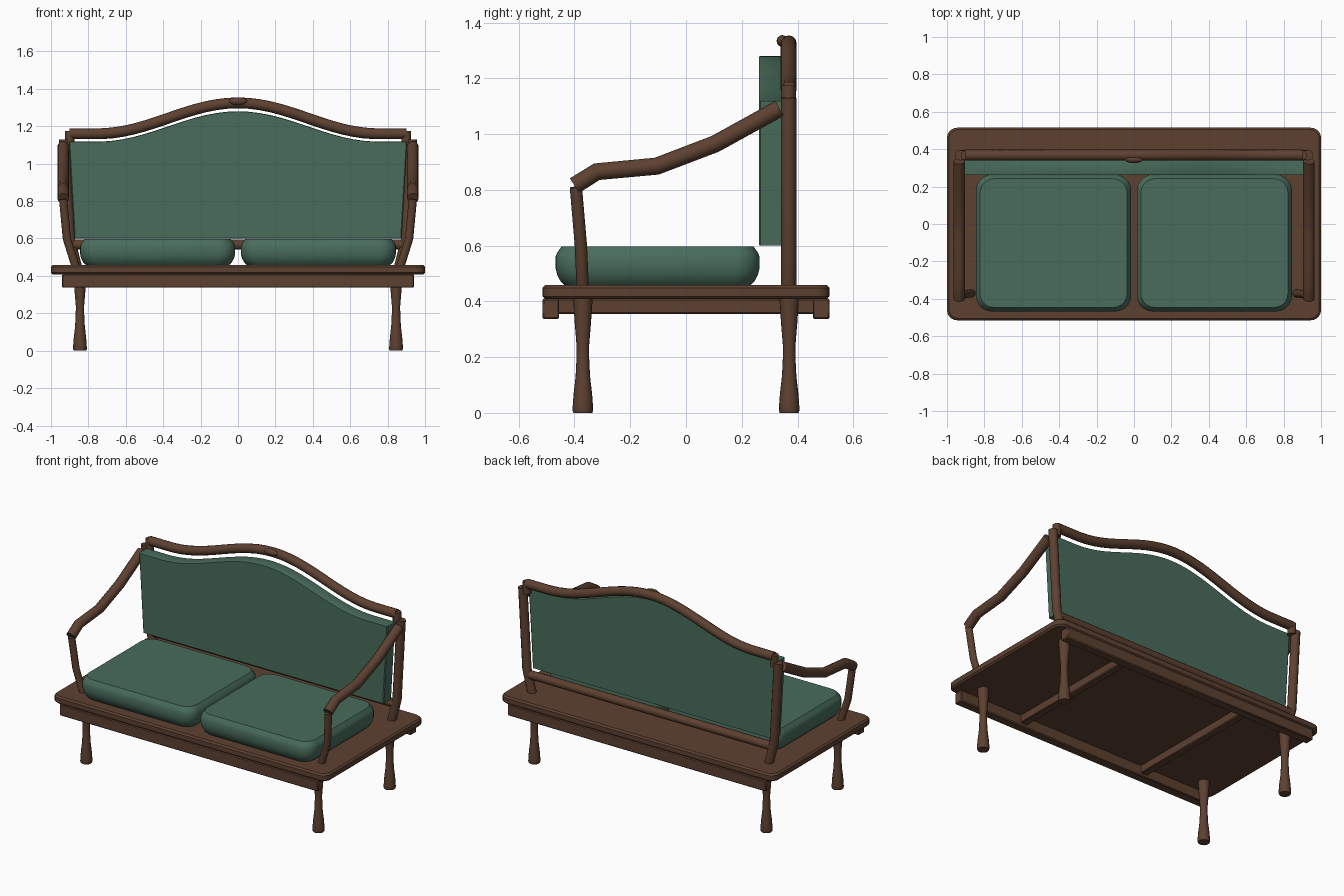
import bpy, bmesh, math
from mathutils import Vector

if "Cube" in bpy.data.objects:
    bpy.data.objects.remove(bpy.data.objects["Cube"])


def material(name, color):
    m = bpy.data.materials.new(name)
    m.diffuse_color = (*color, 1)
    m.use_nodes = True
    m.node_tree.nodes["Principled BSDF"].inputs["Base Color"].default_value = m.diffuse_color
    return m


WOOD = material("wood", (0.11, 0.052, 0.03))
FABRIC = material("fabric", (0.065, 0.15, 0.105))


def finish(obj, mat, angle=35):
    obj.data.materials.append(mat)
    bpy.ops.object.select_all(action='DESELECT')
    obj.select_set(True)
    bpy.context.view_layer.objects.active = obj
    bpy.ops.object.shade_smooth_by_angle(angle=math.radians(angle))
    return obj


def loft(name, rings, mat):
    """Skin a stack of equal-length point rings and cap both ends."""
    bm = bmesh.new()
    vs = [[bm.verts.new(p) for p in r] for r in rings]
    n = len(vs[0])
    for a, b in zip(vs, vs[1:]):
        for i in range(n):
            j = (i + 1) % n
            bm.faces.new((a[i], a[j], b[j], b[i]))
    bm.faces.new(vs[0][::-1])
    bm.faces.new(vs[-1])
    bmesh.ops.recalc_face_normals(bm, faces=bm.faces)
    me = bpy.data.meshes.new(name)
    bm.to_mesh(me)
    bm.free()
    obj = bpy.data.objects.new(name, me)
    bpy.context.collection.objects.link(obj)
    return finish(obj, mat)


def rounded_rect(cx, cy, hx, hy, r, z, seg=5):
    pts = []
    for k, (sx, sy) in enumerate(((1, 1), (-1, 1), (-1, -1), (1, -1))):
        for i in range(seg + 1):
            a = math.pi / 2 * (k + i / seg)
            pts.append((cx + sx * (hx - r) + r * math.cos(a),
                        cy + sy * (hy - r) + r * math.sin(a), z))
    return pts


def slab(name, cx, cy, hx, hy, r, profile, mat):
    """Rounded slab; profile lists (inset, z)."""
    return loft(name, [rounded_rect(cx, cy, hx - d, hy - d, r - d * .5, z)
                       for d, z in profile], mat)


def tube(name, path, radius, side=Vector((1, 0, 0)), sides=12):
    """Round bar with mitred joints; side is any vector never parallel to the path."""
    pts = [Vector(p) for p in path]
    rings = []
    for i, p in enumerate(pts):
        d0 = (p - pts[max(i - 1, 0)]).normalized()
        d1 = (pts[min(i + 1, len(pts) - 1)] - p).normalized()
        t = (d0 + d1).normalized()
        u = (side - t * side.dot(t)).normalized()
        v = t.cross(u)
        rings.append([p + radius * (u * math.cos(a) + v * math.sin(a))
                      for a in (2 * math.pi * k / sides for k in range(sides))])
    return loft(name, rings, WOOD)


def box(name, x0, x1, y0, y1, z0, z1):
    bpy.ops.mesh.primitive_cube_add(size=1, location=((x0 + x1) / 2, (y0 + y1) / 2, (z0 + z1) / 2))
    o = bpy.context.object
    o.name = name
    o.scale = (x1 - x0, y1 - y0, z1 - z0)
    bpy.ops.object.transform_apply(location=False, rotation=False, scale=True)
    bev = o.modifiers.new("edge", 'BEVEL')
    bev.width = 0.005
    return finish(o, WOOD)


def bell(x):
    """Camel-back hump of the back, 0 at the shoulders and 1 in the middle."""
    return (1 + math.cos(math.pi * min(abs(x) / 0.75, 1))) / 2


# Seat board and the rails under it
slab("seat_board", 0, 0, 1.0, 0.515, 0.055,
     [(.01, .408), (0, .418), (0, .448), (.01, .458)], WOOD)
box("front_rail", -.94, .94, -.515, -.455, .337, .41)
box("back_rail", -.94, .94, .455, .515, .337, .41)
for s, n in ((-1, "left"), (1, "right")):
    box(n + "_cross_rail", s * .46 - .025, s * .46 + .025, -.46, .46, .355, .41)

# Turned legs
LEG = [(.034, 0), (.037, .01), (.036, .03), (.033, .07), (.026, .13),
       (.023, .19), (.022, .235), (.029, .32), (.035, .41)]
for sx, nx in ((-1, "left"), (1, "right")):
    for sy, ny in ((-1, "front"), (1, "back")):
        loft(f"{ny}_{nx}_leg",
             [[(sx * .845 + r * math.cos(a), sy * .37 + r * math.sin(a), z)
               for a in (math.pi * k / 8 for k in range(16))] for r, z in LEG], WOOD)

# Seat cushions
for s, n in ((-1, "left"), (1, "right")):
    slab(n + "_cushion", s * .43, -.102, .415, .366, .085,
         [(.035, .456), (.018, .472), (.006, .495), (0, .52), (0, .56),
          (.006, .575), (.022, .597)], FABRIC)

# Arms, their supports and the back posts
for s, n in ((-1, "left"), (1, "right")):
    tube(n + "_arm", [(s * .935, -.4, .815), (s * .935, -.32, .865), (s * .935, -.105, .885),
                      (s * .935, .105, .965), (s * .935, .335, 1.092)], .031)
    tube(n + "_arm_support", [(s * .865, -.37, .44), (s * .915, -.377, .6),
                              (s * .935, -.395, .81)], .022)
    tube(n + "_back_post", [(s * .86, .368, .44), (s * .9, .368, .6),
                            (s * .93, .368, 1.13)], .028)
    tube(n + "_post_cap", [(s * .9, .368, 1.1), (s * .9, .368, 1.175)], .026)

# Crest rail with small ornament, and lower back rail
N = 32
xs = [-.9 + 1.8 * i / N for i in range(N + 1)]
tube("crest_rail", [(x, .368, 1.16 + .165 * bell(x)) for x in xs], .029, Vector((0, 1, 0)))
tube("lower_back_rail", [(-.89, .368, .567), (.89, .368, .567)], .027, Vector((0, 1, 0)))
bpy.ops.mesh.primitive_uv_sphere_add(segments=16, ring_count=8, location=(0, .345, 1.334))
bpy.context.object.name = "crest_ornament"
bpy.context.object.scale = (.05, .02, .021)
finish(bpy.context.object, WOOD)

# Upholstered back panel
outline = [(-.875, .6), (.875, .6)] + \
          [(x, 1.118 + .162 * bell(x)) for x in (.905 - 1.81 * i / N for i in range(N + 1))]


def panel_ring(y, f):
    return [(x * f, y, .94 + (z - .94) * f) for x, z in outline]


loft("back_panel", [panel_ring(.262, .994), panel_ring(.267, 1),
                    panel_ring(.34, 1), panel_ring(.345, .994)], FABRIC)
